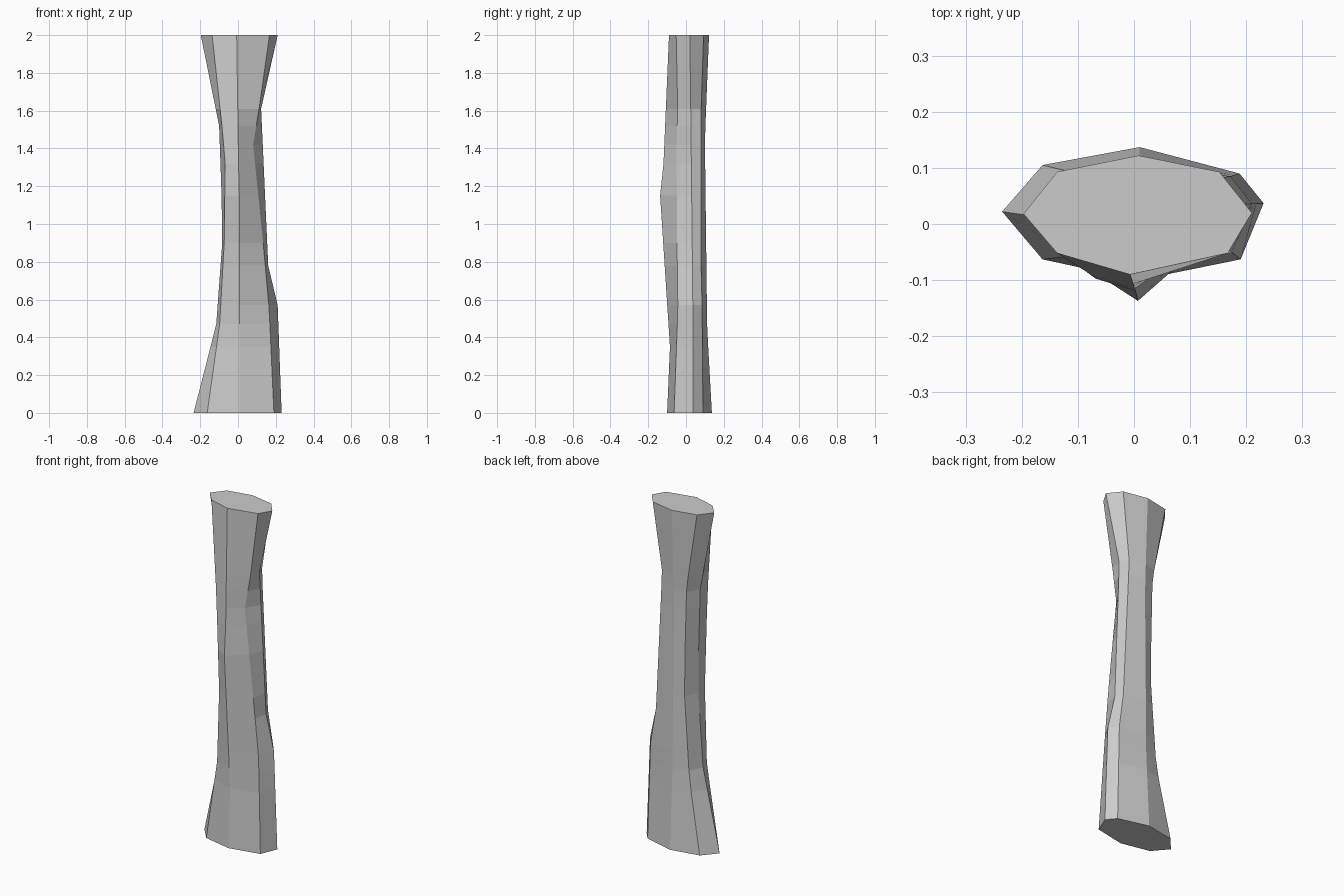
import bpy, bmesh

# Eight long edges of the pillar, each a polyline of (z, x, y), counter-clockwise from the front
EDGES = [
    # front ridge
    [(0, .008, -.10), (.35, .008, -.085), (1.15, .007, -.137), (1.3, .003, -.12), (2, -.007, -.09)],
    # front right
    [(0, .19, -.063), (.55, .165, -.043), (.85, .138, -.047), (1.42, .08, -.05), (1.6, .11, -.044), (2, .167, -.052)],
    # right
    [(0, .231, .037), (.57, .21, .036), (.78, .16, .034), (1.62, .122, .025), (2, .21, .02)],
    # back right
    [(0, .188, .09), (.57, .172, .085), (.78, .14, .08), (1.6, .10, .08), (2, .152, .093)],
    # back ridge
    [(0, .01, .137), (.45, .01, .112), (1.45, .008, .10), (2, .008, .122)],
    # back left
    [(0, -.163, .105), (.42, -.082, .085), (.95, -.045, .082), (1.55, -.06, .08), (2, -.137, .093)],
    # left
    [(0, -.235, .022), (.47, -.115, .005), (.95, -.08, .005), (1.52, -.10, .01), (2, -.197, .018)],
    # front left
    [(0, -.163, -.063), (.47, -.097, -.056), (.9, -.073, -.072), (1.33, -.068, -.098), (1.52, -.085, -.085), (2, -.137, -.052)],
]
LEVELS = [0, .35, .47, .57, .78, .9, 1.15, 1.32, 1.42, 1.52, 1.61, 2]


def point_at(edge, z):
    for (z0, x0, y0), (z1, x1, y1) in zip(edge, edge[1:]):
        if z <= z1:
            t = (z - z0) / (z1 - z0)
            return (x0 + t * (x1 - x0), y0 + t * (y1 - y0), z)


# Loft the cross-sections into one closed faceted pillar
bm = bmesh.new()
rings = [[bm.verts.new(point_at(e, z)) for e in EDGES] for z in LEVELS]
n = len(EDGES)
for low, high in zip(rings, rings[1:]):
    for i in range(n):
        j = (i + 1) % n
        bm.faces.new((low[i], low[j], high[j], high[i]))
bm.faces.new(rings[0][::-1])
bm.faces.new(rings[-1])
bmesh.ops.recalc_face_normals(bm, faces=bm.faces)

mesh = bpy.data.meshes.new("pillar")
bm.to_mesh(mesh)
bm.free()
pillar = bpy.data.objects.new("pillar", mesh)
bpy.context.collection.objects.link(pillar)
